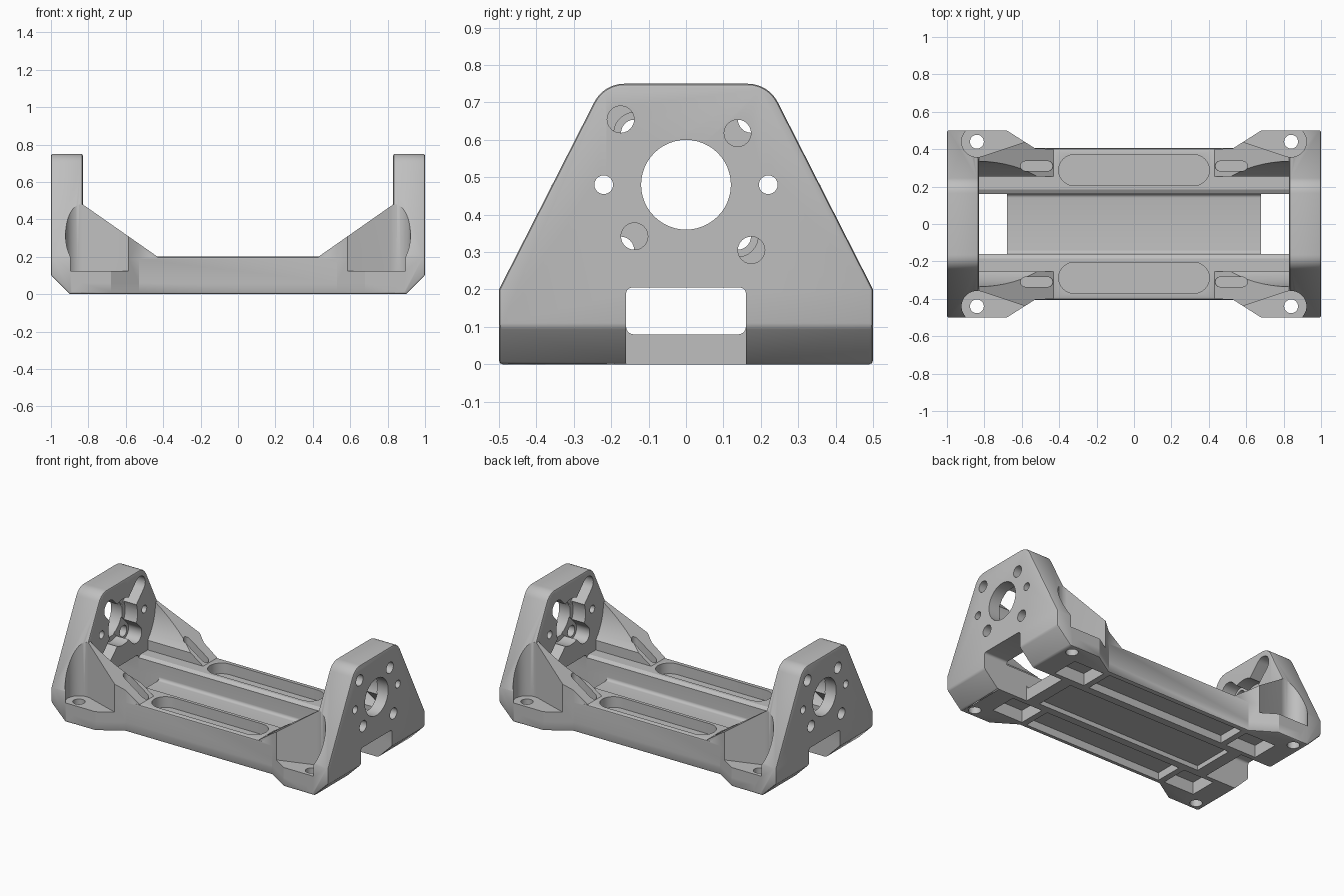
import bpy, bmesh, math
from mathutils import Vector

old = bpy.data.objects.get("Cube")
if old:
    bpy.data.objects.remove(old, do_unlink=True)

grey = bpy.data.materials.new("light_grey")
grey.use_nodes = True
colour = (0.52, 0.52, 0.52, 1)
grey.diffuse_color = colour
grey.node_tree.nodes["Principled BSDF"].inputs["Base Color"].default_value = colour


def prism(name, pts, axis, lo, hi, cuts=(), bevel=0):
    """Extrude a 2D outline along an axis, trim it by planes, round its sharp edges."""
    place = {"x": lambda a, b, t: (t, a, b),
             "y": lambda a, b, t: (a, t, b),
             "z": lambda a, b, t: (a, b, t)}[axis]
    bm = bmesh.new()
    face = bm.faces.new([bm.verts.new(place(a, b, lo)) for a, b in pts])
    ext = bmesh.ops.extrude_face_region(bm, geom=[face])["geom"]
    move = Vector(place(0, 0, hi - lo))
    bmesh.ops.translate(bm, vec=move, verts=[v for v in ext if isinstance(v, bmesh.types.BMVert)])
    for co, no in cuts:
        res = bmesh.ops.bisect_plane(bm, geom=bm.verts[:] + bm.edges[:] + bm.faces[:],
                                     plane_co=co, plane_no=no, clear_outer=True)
        rim = [e for e in res["geom_cut"] if isinstance(e, bmesh.types.BMEdge)]
        bmesh.ops.contextual_create(bm, geom=rim)
    bmesh.ops.recalc_face_normals(bm, faces=bm.faces)
    if bevel:
        sharp = [e for e in bm.edges if e.calc_face_angle(0) > math.radians(35)]
        bmesh.ops.bevel(bm, geom=sharp, offset=bevel, segments=2, profile=0.5,
                        affect="EDGES", clamp_overlap=True)
    mesh = bpy.data.meshes.new(name)
    bm.to_mesh(mesh)
    bm.free()
    obj = bpy.data.objects.new(name, mesh)
    bpy.context.collection.objects.link(obj)
    mesh.materials.append(grey)
    return obj


def rect(a0, a1, b0, b1):
    return [(a0, b0), (a1, b0), (a1, b1), (a0, b1)]


def arc(a, b, r, start, end, n=12):
    angles = [math.radians(start + (end - start) * i / n) for i in range(n + 1)]
    return [(a + r * math.cos(t), b + r * math.sin(t)) for t in angles]


def circle(a, b, r, n=40):
    return arc(a, b, r, 0, 360, n)[:-1]


def pill(a0, b0, a1, b1, r):
    t = math.degrees(math.atan2(b1 - b0, a1 - a0))
    return arc(a1, b1, r, t - 90, t + 90) + arc(a0, b0, r, t + 90, t + 270)


def flip(pts, sx, sy):
    return [(a * sx, b * sy) for a, b in pts]


def combine(tool, operation):
    mod = body.modifiers.new("join", "BOOLEAN")
    mod.operation, mod.solver, mod.object = operation, "EXACT", tool
    bpy.context.view_layer.objects.active = body
    bpy.ops.object.modifier_apply(modifier=mod.name)
    bpy.data.objects.remove(tool, do_unlink=True)


def add(*args, **kw):
    combine(prism(*args, **kw), "UNION")


def cut(*args, **kw):
    combine(prism(*args, **kw), "DIFFERENCE")


ENDS = (1, -1)
CORNERS = [(sx, sy) for sx in ENDS for sy in ENDS]

# Base slab with flared feet
side = [(0.53, 0.405), (0.68, 0.5), (0.9, 0.5)]
outline = (side + flip(side[::-1], 1, -1) + flip(side, -1, -1) + flip(side[::-1], -1, 1))
body = prism("motor_mount_bracket", outline, "z", 0, 0.2, bevel=0.012)

# End plates with rounded shoulders and chamfered outer bottom edge
shoulder = arc(0.165, 0.66, 0.09, 27, 90, 8)
half = [(0.5, 0), (0.5, 0.2)] + shoulder
plate = half + flip(half[::-1], -1, 1)
for s in ENDS:
    add("end_plate", plate, "x", 0.83 * s, s,
        cuts=[((0.9 * s, 0, 0), (s, 0, -1))], bevel=0.01)

# Sloping gussets bracing the end plates
wing = [(0.43, 0.255), (0.43, 0.4), (0.53, 0.405), (0.68, 0.5), (0.85, 0.5), (0.85, 0.255)]
for sx, sy in CORNERS:
    add("gusset", flip(wing, sx, sy), "z", 0.06, 0.48,
        cuts=[((0.43 * sx, 0, 0.2), (-0.28 * sx, 0, 0.4))])

# Round clearance between the gussets, and the central channel with filleted floor
cut("clearance", circle(0, 0.48, 0.335, 64), "x", -0.83, 0.83)
channel = (arc(-0.14, 0.1, 0.02, 180, 270, 5) + arc(0.14, 0.1, 0.02, 270, 360, 5)
           + [(0.16, 0.3), (-0.16, 0.3)])
cut("channel", channel, "x", -0.831, 0.831)

# Foot recesses, screw holes and gusset slots
recess = [(0.585, 0.438)] + arc(0.84, 0.44, 0.082, -108, 47, 20) + [(0.896, 0.6), (0.585, 0.6)]
for sx, sy in CORNERS:
    cut("foot_recess", flip(recess, sx, sy), "z", 0.125, 0.9)
    cut("foot_hole", circle(0.84 * sx, 0.44 * sy, 0.037), "z", -0.1, 0.3)
    cut("gusset_slot", flip(pill(0.46, 0.31, 0.58, 0.31, 0.026), sx, sy), "z", 0.18, 0.6)

# Long rounded recesses on top, rectangular panels underneath
for s in ENDS:
    cut("top_recess", pill(-0.32, 0.288 * s, 0.32, 0.288 * s, 0.083), "z", 0.13, 0.3)
    cut("bottom_panel", rect(-0.5, 0.5, 0.19 * s, 0.375 * s), "z", -0.1, 0.05)
cut("bottom_strip", rect(-0.6, 0.6, -0.14, 0.14), "z", -0.1, 0.03)
for sx, sy in CORNERS:
    cut("corner_pocket", flip(rect(0.54, 0.76, 0.19, 0.37), sx, sy), "z", -0.1, 0.08)

# Cable openings and bores through each end plate
window = ([(-0.16, -0.1), (0.16, -0.1)] + arc(0.145, 0.19, 0.015, 0, 90, 4)
          + arc(-0.145, 0.19, 0.015, 90, 180, 4))
for s in ENDS:
    cut("opening", window, "x", 0.68 * s, 1.1 * s)
    cut("shaft_bore", circle(0, 0.48, 0.12, 48), "x", 0.7 * s, 1.1 * s)
    cut("inner_recess", circle(0, 0.48, 0.15, 48), "x", 0.7 * s, 0.92 * s)
    # Two bolt patterns on the diagonals, each with a radial slot inside
    for angle, reach in ((45, 0.195), (135, 0.247), (225, 0.195), (315, 0.247)):
        y = reach * math.cos(math.radians(angle)) * s
        z = 0.48 + reach * math.sin(math.radians(angle))
        cut("bolt_slot", pill(0, 0.48, y, z, 0.055), "x", 0.7 * s, 0.925 * s)
        cut("bolt_hole", circle(y, z, 0.036, 24), "x", 0.7 * s, 1.1 * s)
    for side_y in (-0.22, 0.22):
        cut("pin_hole", circle(side_y, 0.48, 0.025, 24), "x", 0.7 * s, 1.1 * s)

# Smooth the curved walls, keep the edges crisp
bpy.ops.object.select_all(action="DESELECT")
body.select_set(True)
bpy.context.view_layer.objects.active = body
bpy.ops.object.shade_smooth_by_angle(angle=math.radians(30))
